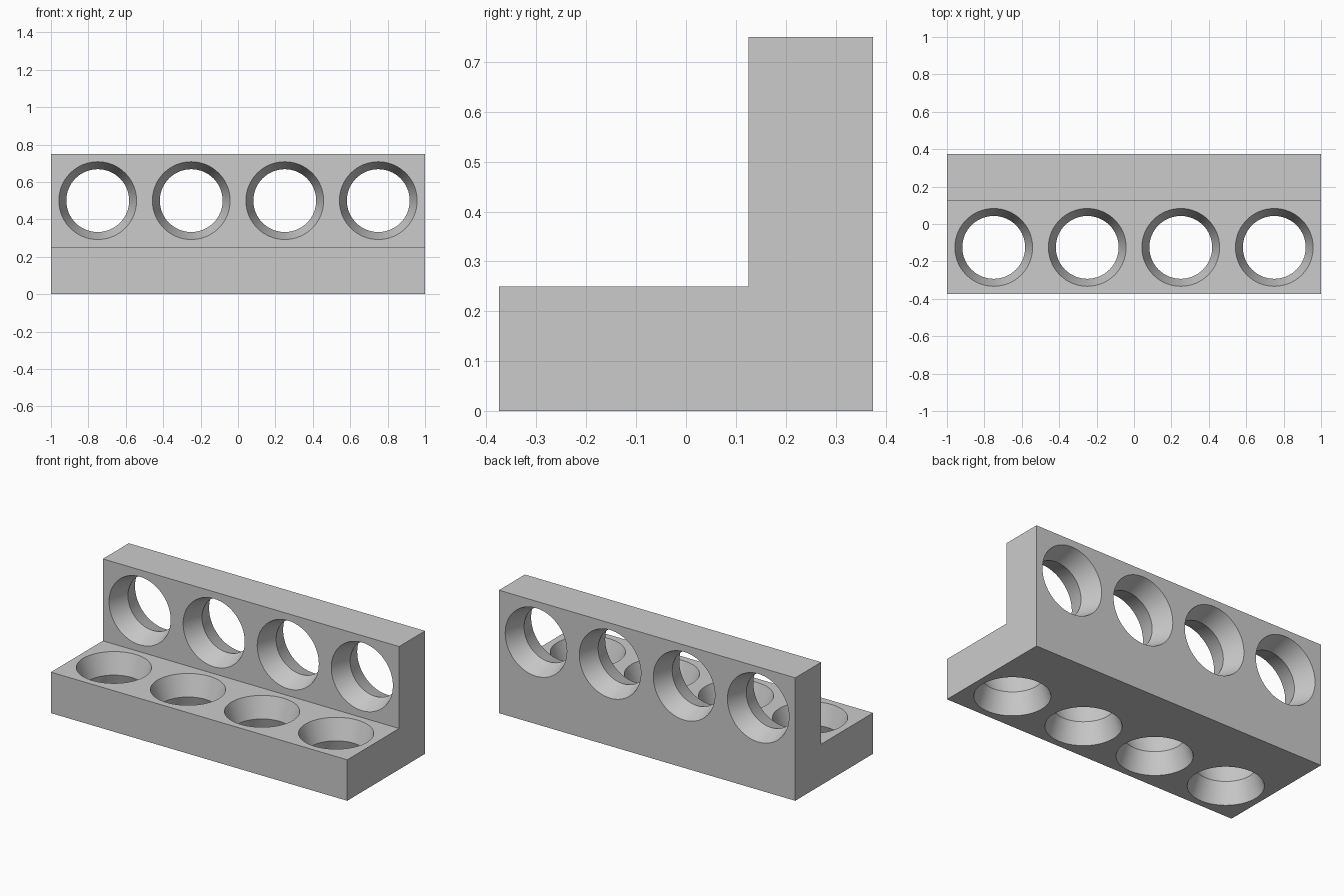
import bpy
import bmesh
from math import pi, cos, sin, radians
from mathutils import Matrix, Vector

cube = bpy.data.objects.get("Cube")
if cube:
    bpy.data.objects.remove(cube, do_unlink=True)

THICK = 0.25          # thickness of both arms
WAIST, RIM = 0.168, 0.208
SEGMENTS = 64
HOLE_XS = (-0.75, -0.25, 0.25, 0.75)

grey = bpy.data.materials.new("plain grey")
grey.use_nodes = True
colour = (0.6, 0.6, 0.6, 1)
grey.diffuse_color = colour
grey.node_tree.nodes["Principled BSDF"].inputs["Base Color"].default_value = colour


def make_object(name, bm):
    bmesh.ops.recalc_face_normals(bm, faces=bm.faces)
    mesh = bpy.data.meshes.new(name)
    bm.to_mesh(mesh)
    bm.free()
    mesh.materials.append(grey)
    obj = bpy.data.objects.new(name, mesh)
    bpy.context.collection.objects.link(obj)
    return obj


def add_hourglass(bm, matrix):
    """Closed double cone, running slightly past both faces of the arm."""
    half = THICK / 2 + 0.02
    wide = WAIST + (RIM - WAIST) * half / (THICK / 2)
    rings = []
    for z, r in ((-half, wide), (0, WAIST), (half, wide)):
        rings.append([bm.verts.new(matrix @ Vector((r * cos(a), r * sin(a), z)))
                      for a in (2 * pi * i / SEGMENTS for i in range(SEGMENTS))])
    for low, high in zip(rings, rings[1:]):
        for i in range(SEGMENTS):
            j = (i + 1) % SEGMENTS
            bm.faces.new((low[i], low[j], high[j], high[i]))
    bm.faces.new(rings[0])
    bm.faces.new(rings[-1])


# L-shaped bracket, extruded along x
bm = bmesh.new()
outline = [(-0.375, 0), (0.375, 0), (0.375, 0.75), (0.125, 0.75),
           (0.125, THICK), (-0.375, THICK)]
profile = bm.faces.new([bm.verts.new((-1, y, z)) for y, z in outline])
grown = bmesh.ops.extrude_face_region(bm, geom=[profile])["geom"]
bmesh.ops.translate(bm, vec=(2, 0, 0),
                    verts=[v for v in grown if isinstance(v, bmesh.types.BMVert)])
bracket = make_object("angle_bracket", bm)

# Waisted holes through the base and the upright
bm = bmesh.new()
for x in HOLE_XS:
    add_hourglass(bm, Matrix.Translation((x, -0.125, THICK / 2)))
    add_hourglass(bm, Matrix.Translation((x, 0.25, 0.5)) @ Matrix.Rotation(pi / 2, 4, 'X'))
cutter = make_object("hole_cutter", bm)
cutter.hide_render = True

cut = bracket.modifiers.new("holes", 'BOOLEAN')
cut.operation = 'DIFFERENCE'
cut.solver = 'EXACT'
cut.object = cutter

bpy.ops.object.select_all(action='DESELECT')
bracket.select_set(True)
bpy.context.view_layer.objects.active = bracket
bpy.ops.object.modifier_apply(modifier=cut.name)
bpy.data.objects.remove(cutter, do_unlink=True)

# Smooth hole walls, crisp rims and waists
bpy.ops.object.shade_smooth_by_angle(angle=radians(30))
